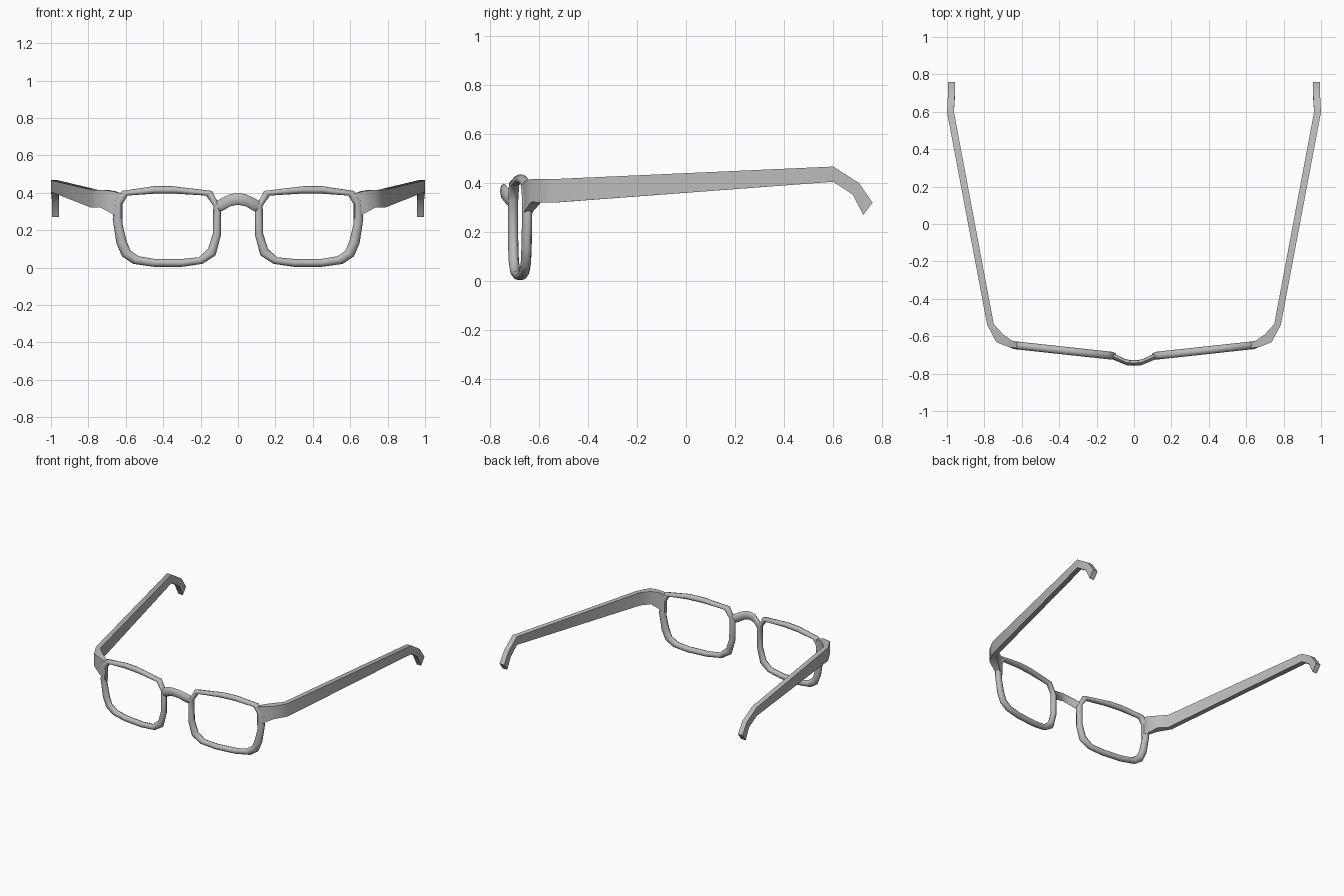
import bpy, bmesh, math
from mathutils import Vector

cube = bpy.data.objects.get("Cube")
if cube:
    bpy.data.objects.remove(cube)

grey = bpy.data.materials.new("frame_grey")
grey.use_nodes = True
grey.diffuse_color = (0.5, 0.5, 0.5, 1)
grey.node_tree.nodes["Principled BSDF"].inputs["Base Color"].default_value = (0.5, 0.5, 0.5, 1)


def loft(name, rings, closed=False, angle=50):
    """Skin a list of equal-sized rings of points."""
    bm = bmesh.new()
    loops = [[bm.verts.new(p) for p in ring] for ring in rings]
    n = len(loops[0])
    pairs = list(zip(loops, loops[1:]))
    if closed:
        pairs.append((loops[-1], loops[0]))
    else:
        bm.faces.new(loops[0])
        bm.faces.new(loops[-1])
    for a, b in pairs:
        for i in range(n):
            j = (i + 1) % n
            bm.faces.new((a[i], a[j], b[j], b[i]))
    bmesh.ops.recalc_face_normals(bm, faces=bm.faces)
    mesh = bpy.data.meshes.new(name)
    bm.to_mesh(mesh)
    bm.free()
    mesh.materials.append(grey)
    ob = bpy.data.objects.new(name, mesh)
    bpy.context.collection.objects.link(ob)
    bpy.ops.object.select_all(action="DESELECT")
    ob.select_set(True)
    bpy.context.view_layer.objects.active = ob
    bpy.ops.object.shade_smooth_by_angle(angle=math.radians(angle))
    return ob


def oval(outer, inner, depth, sides=8):
    """Rounded cross-section reaching from outer to inner, depth along y."""
    a, b = Vector(outer), Vector(inner)
    mid, half = (a + b) / 2, (a - b) / 2
    turns = [2 * math.pi * i / sides for i in range(sides)]
    return [mid + half * math.cos(t) + Vector((0, depth / 2 * math.sin(t), 0)) for t in turns]


def flip(rings, side):
    return [[(p[0] * side, p[1], p[2]) for p in ring] for ring in rings]


def lens_y(x):
    return -0.717 + 0.108 * x


# Rim outline: outer x, z and inner x, z
rim = [
    (.14, .41, .17, .385), (.35, .435, .33, .395), (.45, .435, .45, .395),
    (.62, .41, .59, .385), (.66, .36, .617, .34), (.67, .26, .617, .23),
    (.65, .13, .595, .14), (.62, .06, .575, .09), (.56, .02, .53, .06),
    (.45, .004, .45, .047), (.30, .004, .31, .045), (.19, .02, .21, .055),
    (.12, .065, .16, .10), (.092, .17, .135, .18), (.092, .32, .132, .33),
]
rim_rings = [oval((a, lens_y(a), b), (c, lens_y(c), d), .042) for a, b, c, d in rim]

# Bridge half: x, y, top, bottom, thickness
bridge = [
    (.115, -.707, .355, .295, .034), (.08, -.722, .375, .305, .032),
    (.04, -.740, .393, .328, .030), (0, -.743, .398, .336, .030),
]
half = [oval((x, y, t), (x, y, b), d) for x, y, t, b, d in bridge]
loft("bridge", half + flip(half[-2::-1], -1))

# Temple: outer x, y, inner x, y, top z, bottom z
temple = [
    (.62, -.666, .62, -.634, .395, .26), (.67, -.658, .655, -.622, .408, .285),
    (.735, -.632, .70, -.59, .416, .322), (.785, -.54, .75, -.535, .416, .32),
    (1.0, .60, .963, .60, .467, .405),
]


def box_section(ox, oy, ix, iy, top, bottom):
    return [(ox, oy, top), (ix, iy, top), (ix, iy, bottom), (ox, oy, bottom)]


temple_rings = [box_section(*s) for s in temple]

# Ear hook: top y, z and bottom y, z
for ty, tz, by, bz in [(.705, .40, .68, .352), (.76, .32, .722, .27)]:
    temple_rings.append([(.994, ty, tz), (.957, ty, tz), (.957, by, bz), (.994, by, bz)])

for side, label in ((1, "left"), (-1, "right")):
    loft(label + "_rim", flip(rim_rings, side), closed=True, angle=60)
    loft(label + "_temple", flip(temple_rings, side), angle=45)
